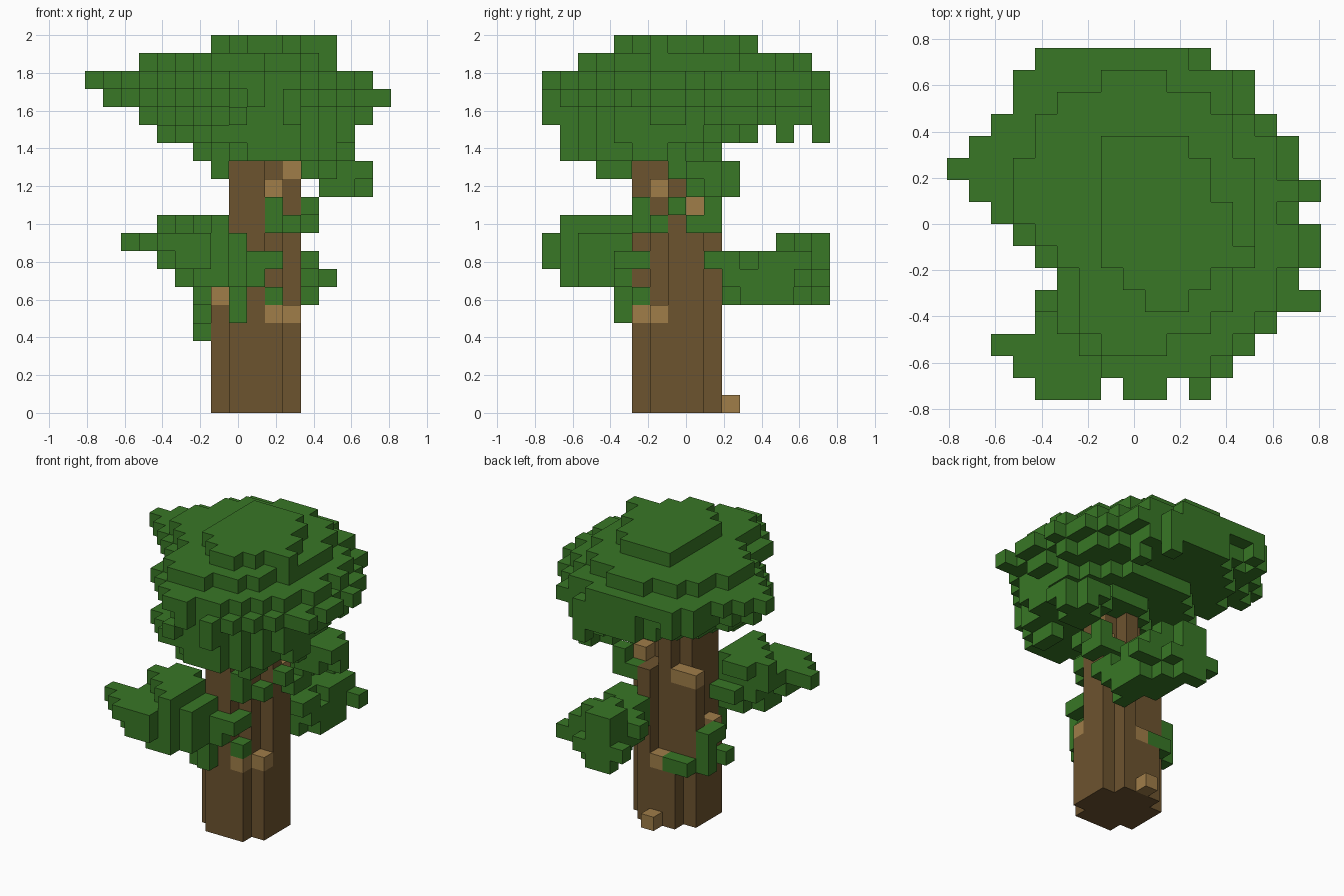
import bpy
import bmesh
from mathutils import Vector

cube = bpy.data.objects.get("Cube")
if cube:
    bpy.data.objects.remove(cube, do_unlink=True)

S = 2 / 21                      # edge of one block
ORIGIN = Vector((-8.5, -8, 0))  # grid corner, in blocks


def material(name, rgb):
    m = bpy.data.materials.new(name)
    m.use_nodes = True
    m.diffuse_color = (*rgb, 1)
    m.node_tree.nodes["Principled BSDF"].inputs["Base Color"].default_value = (*rgb, 1)
    return m


def box(x, y, z):
    """Cells of a block range; each argument is (first, end)."""
    return {(i, j, k) for i in range(*x) for j in range(*y) for k in range(*z)}


def disc(z, cx, cy, rx, ry):
    """Cells of a one-block-thick elliptical layer."""
    return {(i, j, z) for i in range(17) for j in range(16)
            if ((i + .5 - cx) / rx) ** 2 + ((j + .5 - cy) / ry) ** 2 <= 1}


def rows(z, first, spans):
    """Cells of one layer, from x spans of successive rows."""
    return {(i, first + n, z) for n, span in enumerate(spans) for i in range(*span)}


# Crown outline: left and right limit of each row, front to back
LEFT = [8, 7, 6, 5, 5, 5, 4, 3, 2, 1, 0, 1, 2, 3, 3, 4]
RIGHT = [12, 13, 14, 15, 17, 16, 17, 17, 16, 17, 16, 16, 15, 14, 14, 12]


def slab(z, inset_left=0, inset_right=0):
    return rows(z, 0, [(a + inset_left, b - inset_right) for a, b in zip(LEFT, RIGHT)])


# Crown, from the top layer down
crown = rows(20, 4, [(9, 11), (8, 12), (7, 14), (7, 13), (7, 13), (7, 12), (7, 12), (7, 11)])
crown |= slab(19, 1) & disc(19, 8.5, 8.5, 5.4, 6.4)
crown |= slab(18, 0, 1) & disc(18, 7.8, 8, 8.4, 8.3)
crown |= slab(17, 1) & disc(17, 9.5, 7.7, 8.6, 8.2)
crown |= slab(16, 2, 1) & disc(16, 9.5, 8, 6.6, 8)
crown |= {(8, 0, 16), (11, 0, 16), (9, 15, 16)}
crown |= slab(15) & disc(15, 9.5, 6.5, 5.4, 5.5)
crown |= slab(14) & disc(14, 10.5, 5.5, 4, 4)
crown |= box((6, 15), (5, 7), (14, 15)) | box((9, 12), (1, 10), (14, 15))
crown -= box((10, 11), (0, 1), (16, 19))
crown |= {(3, 13, 17), (3, 14, 17), (13, 14, 17), (4, 15, 17), (11, 15, 16)}
crown |= {(11, 15, 15), (12, 13, 15)}

# Leaves hanging under the crown
crown |= box((7, 8), (3, 5), (13, 14)) | box((12, 13), (3, 5), (13, 14))
crown |= rows(13, 7, [(12, 14), (12, 16), (12, 16), (13, 15)])
crown |= rows(12, 8, [(13, 15), (13, 16), (14, 15)])

# Front left bough
front_bough = rows(10, 1, [(7, 8), (6, 8), (5, 8), (4, 8), (5, 7)])
front_bough |= rows(9, 0, [(4, 7), (3, 8), (2, 9), (4, 9), (4, 9)])
front_bough |= rows(8, 0, [(5, 7), (4, 8), (4, 9), (5, 9), (5, 11), (6, 8)])
front_bough |= rows(7, 1, [(6, 8), (5, 9), (5, 9), (6, 10)])
front_bough |= box((10, 11), (5, 6), (8, 9))

# Back bough
back_bough = rows(9, 13, [(10, 11), (9, 12), (9, 11)])
back_bough |= rows(8, 9, [(10, 13), (10, 13), (10, 12), (9, 13), (8, 13), (9, 13), (9, 11)])
back_bough |= rows(7, 10, [(10, 13), (10, 13), (9, 13), (9, 13), (9, 14), (8, 12)])
back_bough |= rows(6, 10, [(11, 12), (11, 13), (10, 13), (10, 13), (10, 12), (9, 11)])

# Leaf tufts on the trunk
tufts = box((6, 7), (8, 9), (4, 7)) | {(6, 6, 4), (6, 7, 6)}
tufts |= box((8, 9), (4, 5), (5, 7)) | box((10, 11), (5, 6), (10, 12))
tufts |= box((11, 13), (8, 10), (10, 11)) - {(11, 8, 10)}
tufts |= box((7, 9), (9, 10), (4, 5))
tufts |= {(10, 5, 6), (11, 6, 10), (12, 7, 11), (12, 9, 11)}

# Trunk columns: (x, first y) and heights going back; negative = pale cut end
COLUMNS = {(7, 6): [-7, 7, -11],
           (8, 5): [14, 14, 14, -11, 4],
           (9, 5): [14, 14, 14, 14, -5],
           (10, 5): [-6, -13, 14, 11, 11],
           (11, 6): [-6, -14, -12]}
trunk, cut_ends = set(), {(9, 10, 0)}
for (x, y), heights in COLUMNS.items():
    for n, h in enumerate(heights):
        trunk |= box((x, x + 1), (y + n, y + n + 1), (0, abs(h)))
        if h < 0:
            cut_ends.add((x, y + n, -h - 1))

trunk -= cut_ends
leaf_parts = [crown, front_bough, back_bough, tufts]
for part in leaf_parts:
    part -= trunk | cut_ends
front_bough -= tufts
back_bough -= tufts
tufts -= crown
solid = trunk.union(cut_ends, *leaf_parts)


def build(name, cells, mat):
    """Mesh of the outer block faces only."""
    bm = bmesh.new()
    for cell in sorted(cells):
        centre = Vector(cell) + Vector((.5, .5, .5)) + ORIGIN
        for axis in range(3):
            for sign in (-1, 1):
                n = Vector((0, 0, 0))
                n[axis] = sign
                beside = tuple(int(c + d) for c, d in zip(cell, n))
                if beside in solid:
                    continue
                u = Vector((0, 0, 0))
                u[(axis + 1) % 3] = .5
                v = n.cross(u)
                corners = (-u - v, u - v, u + v, v - u)
                bm.faces.new([bm.verts.new((centre + n / 2 + c) * S) for c in corners])
    bmesh.ops.remove_doubles(bm, verts=bm.verts, dist=S / 50)
    mesh = bpy.data.meshes.new(name)
    bm.to_mesh(mesh)
    bm.free()
    mesh.materials.append(mat)
    bpy.context.collection.objects.link(bpy.data.objects.new(name, mesh))


leaf = material("leaf green", (.040, .184, .019))
bark = material("bark brown", (.152, .087, .028))
pale = material("pale wood", (.350, .206, .066))

build("crown", crown, leaf)
build("front_bough", front_bough, leaf)
build("back_bough", back_bough, leaf)
build("leaf_tufts", tufts, leaf)
build("trunk", trunk, bark)
build("cut_ends", cut_ends, pale)
